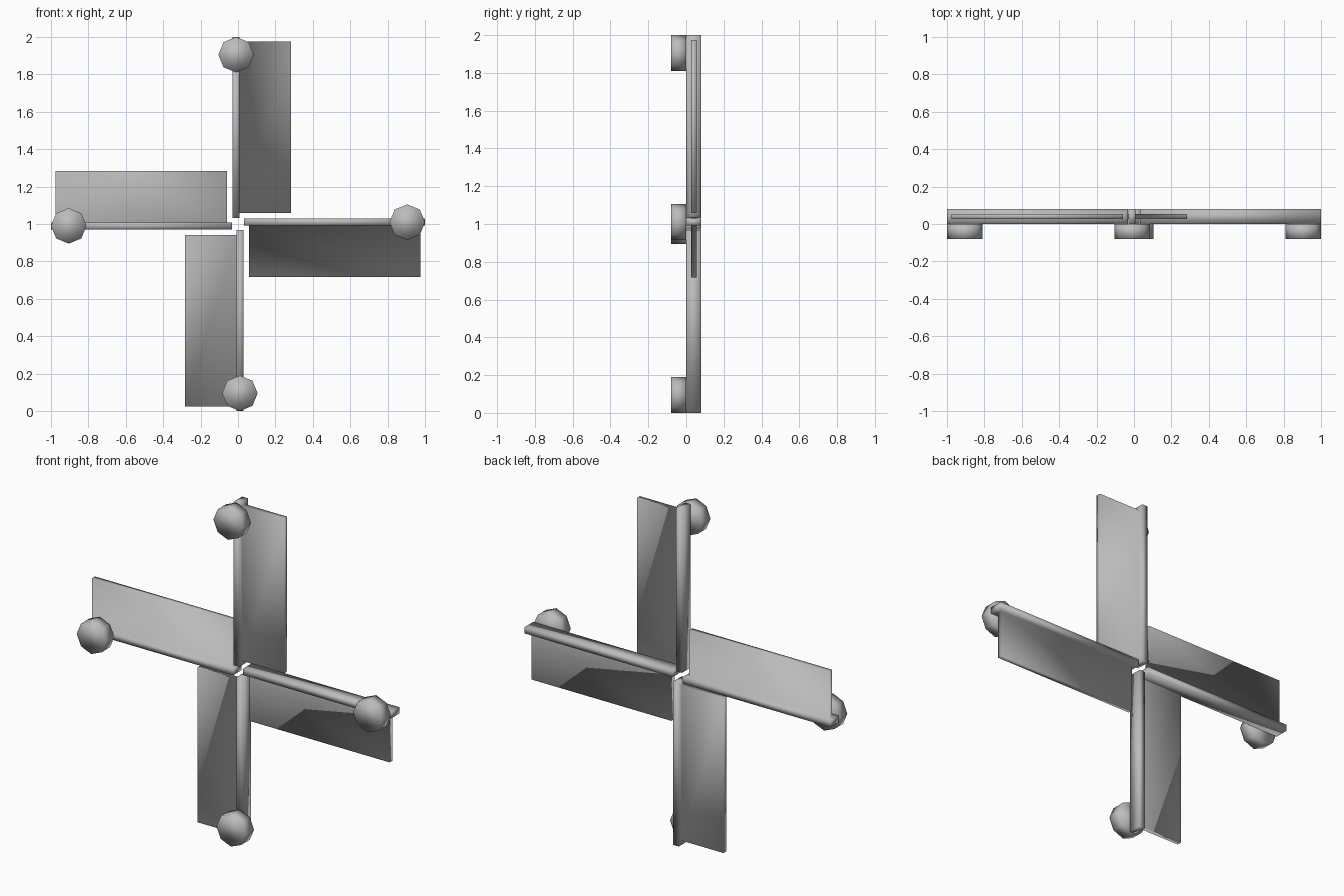
import bpy, bmesh, math
from mathutils import Matrix, Vector

if "Cube" in bpy.data.objects:
    bpy.data.objects.remove(bpy.data.objects["Cube"])

grey = bpy.data.materials.new("plain_grey")
grey.diffuse_color = (0.5, 0.5, 0.5, 1)
grey.use_nodes = True
grey.node_tree.nodes["Principled BSDF"].inputs["Base Color"].default_value = grey.diffuse_color


def finish(bm, name, turn):
    # spin the part about the hub axis and lift it to hub height
    bmesh.ops.recalc_face_normals(bm, faces=bm.faces)
    bm.transform(Matrix.Translation((0, 0, 1)) @ Matrix.Rotation(turn, 4, 'Y'))
    for f in bm.faces:
        f.smooth = True
    mesh = bpy.data.meshes.new(name)
    bm.to_mesh(mesh)
    bm.free()
    mesh.materials.append(grey)
    bpy.context.collection.objects.link(bpy.data.objects.new(name, mesh))


def blade(name, turn):
    # square bar, with the sail drawn out of its inset lower side
    bm = bmesh.new()
    bmesh.ops.create_cube(bm, size=1, matrix=Matrix.Translation((0.5165, 0.04, 0.01))
                          @ Matrix.Diagonal((0.967, 0.08, 0.038, 1)))
    bm.normal_update()
    side = min(bm.faces, key=lambda f: f.normal.z)
    bmesh.ops.inset_region(bm, faces=[side], thickness=0.036)
    out = bmesh.ops.extrude_discrete_faces(bm, faces=[side])
    bmesh.ops.translate(bm, verts=out['faces'][0].verts, vec=Vector((0, 0, -0.275)))
    finish(bm, name, turn)


def knob(name, turn):
    # eight-sided smooth knob on the front of the bar tip
    bm = bmesh.new()
    bmesh.ops.create_cone(bm, cap_ends=True, segments=8, radius1=0.095, radius2=0.095, depth=0.08,
                          matrix=Matrix.Translation((0.905, -0.04, 0.01))
                          @ Matrix.Rotation(math.pi / 2, 4, 'X'))
    finish(bm, name, turn)


for i, place in enumerate(("right", "bottom", "left", "top")):
    blade(place + "_blade", i * math.pi / 2)
    knob(place + "_knob", i * math.pi / 2)
